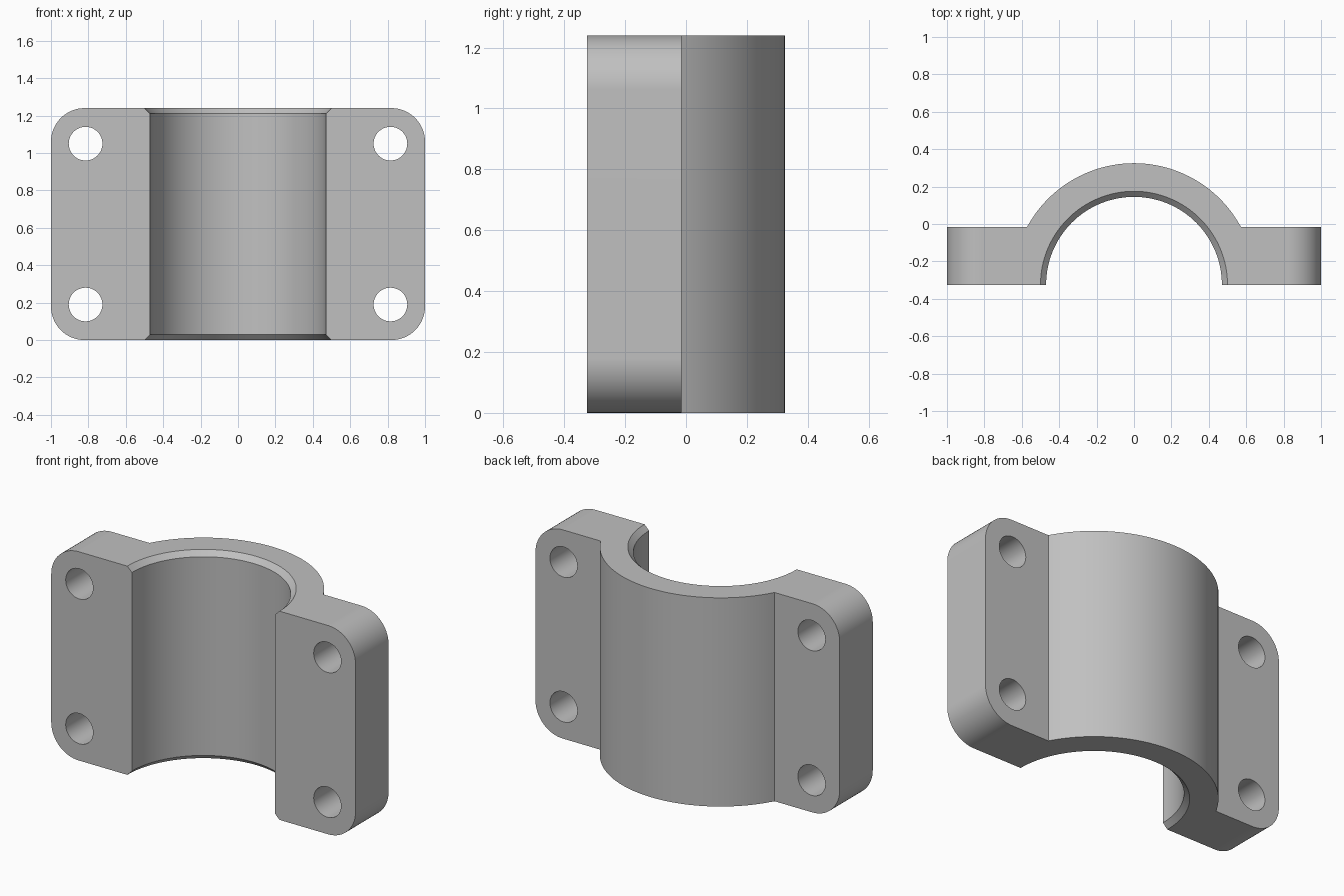
import bpy
import bmesh
from math import cos, sin, pi
from mathutils import Vector

HEIGHT = 1.24
FRONT_Y = -0.325       # split plane, also the bore axis
FLANGE_BACK = -0.015
OUTER_R, BORE_R, CHAMFER = 0.65, 0.47, 0.03
CORNER_R, HOLE_R = 0.18, 0.09
HOLE_X, HOLE_INSET = 0.815, 0.19
OVER = 0.1             # overshoot for clean cuts

if "Cube" in bpy.data.objects:
    bpy.data.objects.remove(bpy.data.objects["Cube"], do_unlink=True)

grey = bpy.data.materials.new("plain grey")
grey.use_nodes = True
grey.diffuse_color = (0.53, 0.53, 0.53, 1)
grey.node_tree.nodes["Principled BSDF"].inputs["Base Color"].default_value = grey.diffuse_color


def arc(cx, cy, r, start, end, steps):
    angles = [start + (end - start) * i / steps for i in range(steps + 1)]
    return [(cx + r * cos(a), cy + r * sin(a)) for a in angles]


def finish(name, bm):
    bmesh.ops.recalc_face_normals(bm, faces=bm.faces)
    mesh = bpy.data.meshes.new(name)
    bm.to_mesh(mesh)
    bm.free()
    mesh.materials.append(grey)
    obj = bpy.data.objects.new(name, mesh)
    bpy.context.collection.objects.link(obj)
    return obj


def prism(name, points, push):
    """Extrude a closed outline of 3D points along a vector."""
    bm = bmesh.new()
    face = bm.faces.new([bm.verts.new(p) for p in points])
    moved = bmesh.ops.extrude_face_region(bm, geom=[face], use_keep_orig=True)["geom"]
    verts = [v for v in moved if isinstance(v, bmesh.types.BMVert)]
    bmesh.ops.translate(bm, vec=Vector(push), verts=verts)
    return finish(name, bm)


def lathe(name, profile, steps):
    """Closed solid turned about the bore axis from (radius, z) points."""
    bm = bmesh.new()
    rings = [[bm.verts.new((x, y, z)) for x, y in arc(0, FRONT_Y, r, 0, 2 * pi, steps)[:-1]]
             for r, z in profile]
    for low, high in zip(rings, rings[1:]):
        for i in range(steps):
            j = (i + 1) % steps
            bm.faces.new((low[i], low[j], high[j], high[i]))
    bm.faces.new(rings[0])
    bm.faces.new(rings[-1])
    return finish(name, bm)


def combine(target, tool, operation):
    mod = target.modifiers.new(operation, 'BOOLEAN')
    mod.operation, mod.solver, mod.object = operation, 'EXACT', tool
    bpy.context.view_layer.objects.active = target
    bpy.ops.object.modifier_apply(modifier=mod.name)
    bpy.data.objects.remove(tool, do_unlink=True)


# Body: arched saddle with a flange on each side, as one plan outline
rise = math_angle = Vector(((OUTER_R ** 2 - (FLANGE_BACK - FRONT_Y) ** 2) ** 0.5,
                            FLANGE_BACK - FRONT_Y)).angle(Vector((1, 0)))
side = 1 + OVER
plan = [(-side, FRONT_Y), (side, FRONT_Y), (side, FLANGE_BACK)]
plan += arc(0, FRONT_Y, OUTER_R, rise, pi - rise, 64)
plan += [(-side, FLANGE_BACK)]
body = prism("bearing_saddle", [(x, y, -OVER) for x, y in plan], (0, 0, HEIGHT + 2 * OVER))

# Rounded front outline trims the flanges and both ends
outline = []
for k, (sx, top) in enumerate([(1, 0), (1, 1), (-1, 1), (-1, 0)]):
    cz = HEIGHT - CORNER_R if top else CORNER_R
    outline += arc(sx * (1 - CORNER_R), cz, CORNER_R, (k - 1) * pi / 2, k * pi / 2, 16)
combine(body, prism("outline_trim", [(x, -1, z) for x, z in outline], (0, 2, 0)), 'INTERSECT')

# Bore with a chamfer at each end
wide = BORE_R + CHAMFER + OVER
bore = lathe("bore_cutter", [(wide, -OVER), (BORE_R, CHAMFER),
                             (BORE_R, HEIGHT - CHAMFER), (wide, HEIGHT + OVER)], 128)
combine(body, bore, 'DIFFERENCE')

# Four bolt holes through the flanges
for x in (-HOLE_X, HOLE_X):
    for z in (HOLE_INSET, HEIGHT - HOLE_INSET):
        ring = arc(x, z, HOLE_R, 0, 2 * pi, 48)[:-1]
        combine(body, prism("hole_cutter", [(a, -1, b) for a, b in ring], (0, 2, 0)), 'DIFFERENCE')

# Smooth curves, crisp edges
bpy.ops.object.select_all(action='DESELECT')
body.select_set(True)
bpy.context.view_layer.objects.active = body
bpy.ops.object.shade_smooth_by_angle(angle=pi / 6)
weighted = body.modifiers.new("even_shading", 'WEIGHTED_NORMAL')
weighted.keep_sharp = True
